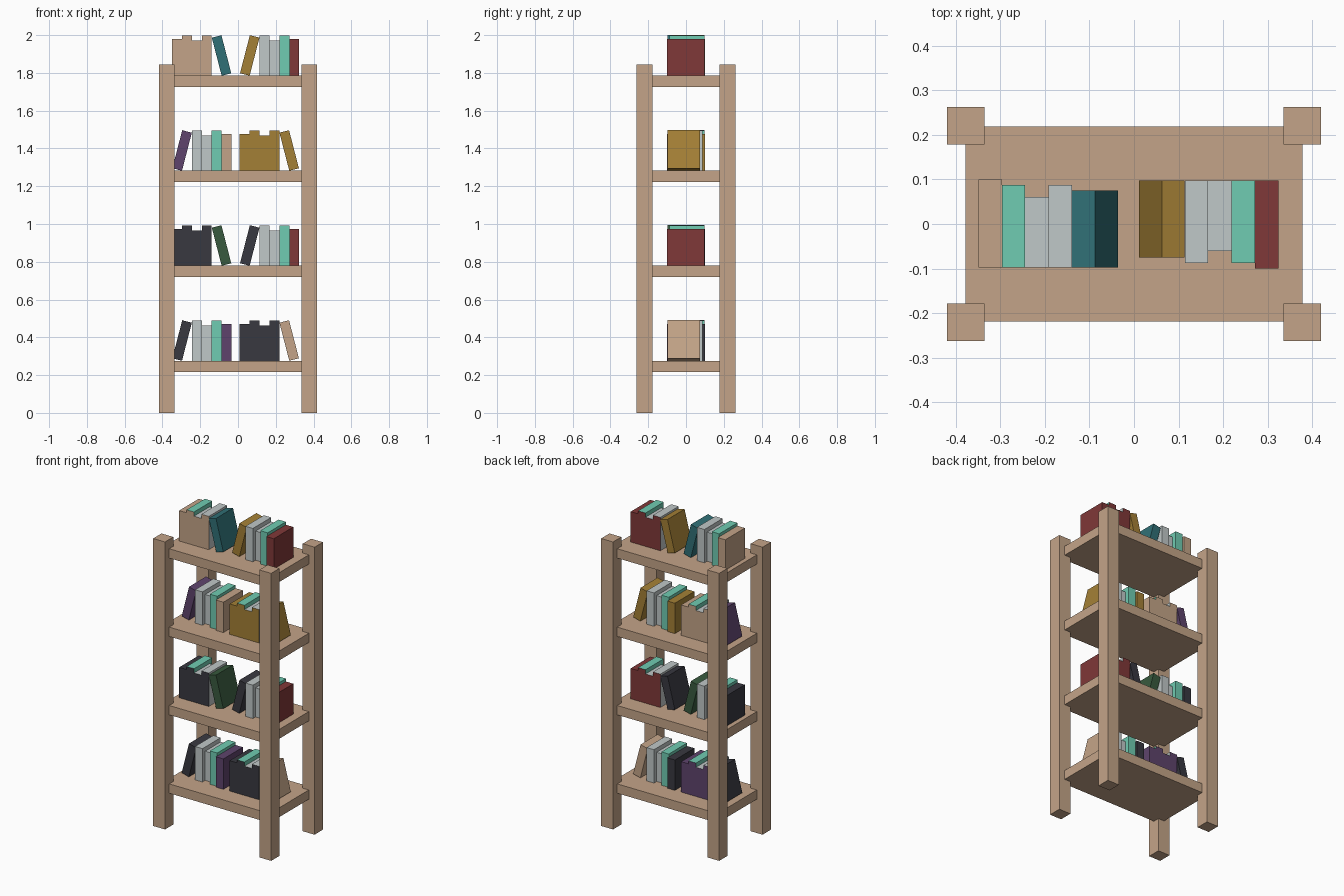
import bpy
import bmesh
from math import radians, pi
from mathutils import Matrix, Vector

if "Cube" in bpy.data.objects:
    bpy.data.objects.remove(bpy.data.objects["Cube"], do_unlink=True)


def material(name, rgb):
    # 8-bit display colour converted to linear
    lin = [((c / 255 + 0.055) / 1.055) ** 2.4 for c in rgb]
    mat = bpy.data.materials.new(name)
    mat.use_nodes = True
    mat.diffuse_color = (*lin, 1)
    mat.node_tree.nodes["Principled BSDF"].inputs["Base Color"].default_value = (*lin, 1)
    return mat


MATS = {name: material(name, rgb) for name, rgb in {
    "wood tan": (196, 164, 136),
    "mint": (112, 204, 178),
    "light grey": (192, 200, 200),
    "dark red": (128, 56, 56),
    "gold": (164, 128, 54),
    "purple": (94, 68, 108),
    "charcoal": (56, 56, 64),
    "forest green": (56, 90, 62),
    "teal": (48, 112, 118),
}.items()}


def box(name, low, high, mat, spine=None):
    """Box between two corners; an optional spine colour goes on its -y face."""
    low, high = Vector(low), Vector(high)
    bm = bmesh.new()
    place = Matrix.Translation((low + high) / 2) @ Matrix.Diagonal((*(high - low), 1))
    bmesh.ops.create_cube(bm, size=1, matrix=place)
    bm.normal_update()
    mesh = bpy.data.meshes.new(name)
    mesh.materials.append(MATS[mat])
    if spine:
        mesh.materials.append(MATS[spine])
        for face in bm.faces:
            face.material_index = int(face.normal.y < -0.9)
    bm.to_mesh(mesh)
    bm.free()
    obj = bpy.data.objects.new(name, mesh)
    bpy.context.collection.objects.link(obj)
    return obj


BOOK_W = 0.0525
FRONT = -0.098


def book_group(name, x, z, end, lean, turned):
    """Four upright books and one leaning on them, starting at the end book."""
    base = Matrix.Translation((x, 0, z)) @ Matrix.Rotation(pi if turned else 0, 4, "Z")
    uprights = [("end", end, 0.1, 0.195), ("mint", "mint", 0.087, 0.214),
                ("short_grey", "light grey", 0.06, 0.187),
                ("tall_grey", "light grey", 0.087, 0.214)]
    for i, (label, colour, back, height) in enumerate(uprights):
        book = box(f"{name}_{label}_book", (i * BOOK_W, FRONT, 0),
                   ((i + 1) * BOOK_W, back, height), colour, spine=end)
        book.matrix_world = base
    # leaning book pivots on its lower inner edge
    book = box(f"{name}_leaning_book", (0, FRONT, 0), (BOOK_W, 0.075, 0.208), lean)
    tilt = Matrix.Rotation(radians(-14.5), 4, "Y")
    book.matrix_world = base @ Matrix.Translation((5 * BOOK_W, 0, 0)) @ tilt


# Corner posts
for sx, side in ((1, "left"), (-1, "right")):
    for sy, end in ((-1, "front"), (1, "back")):
        cx, cy, half = sx * 0.377, sy * 0.22, 0.042
        box(f"{end}_{side}_post", (cx - half, cy - half, 0),
            (cx + half, cy + half, 1.845), "wood tan")

# Shelves with a pair of book groups: right end, right lean, left end, left lean
rows = [("purple", "charcoal", "charcoal", "wood tan"),
        ("charcoal", "forest green", "dark red", "charcoal"),
        ("wood tan", "purple", "gold", "gold"),
        ("wood tan", "teal", "dark red", "gold")]
for i, (r_end, r_lean, l_end, l_lean) in enumerate(rows):
    top = 0.276 + i * 0.503
    box(f"shelf_{i + 1}", (-0.378, -0.219, top - 0.06), (0.378, 0.219, top), "wood tan")
    inward = i % 2 == 0     # end books sit near the middle on alternate shelves
    book_group(f"shelf_{i + 1}_right", -0.034 if inward else -0.349, top,
               r_end, r_lean, inward)
    book_group(f"shelf_{i + 1}_left", 0.009 if inward else 0.324, top,
               l_end, l_lean, not inward)
